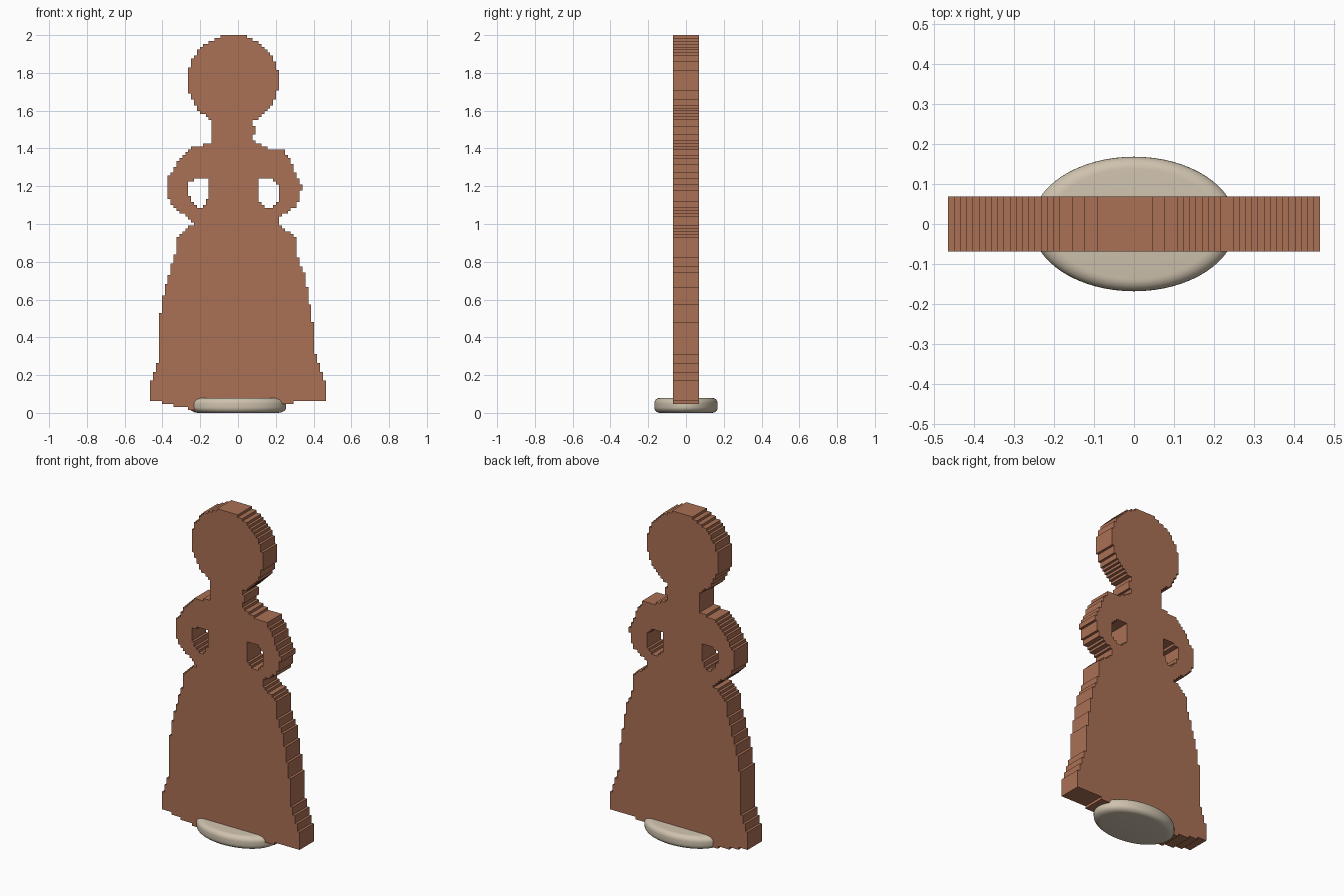
import bpy
import bmesh
import math

STEP = 0.0155         # size of one stair step in the cut outline
HALF_WIDTH = 0.465
HALF_THICKNESS = 0.069
HEIGHT = 2.0

# Outline of body and dress as (x, z) in hundredths, from neck to hem on each side
LEFT_EDGE = [(8, 158), (7, 153), (10, 150), (8, 147), (8, 144), (17, 140), (24, 139),
             (28, 133), (33.5, 120), (33, 115), (30.5, 109), (21, 103), (21, 100),
             (30.5, 93), (31, 84), (35, 74), (37.5, 60), (39.5, 49), (41, 31),
             (44.5, 20), (46.7, 14), (46.7, 7), (34, 6.5), (24, 4)]
RIGHT_EDGE = [(-13, 158), (-14, 153), (-14, 146), (-13, 144), (-25, 140), (-31, 135),
              (-37, 124), (-37, 114), (-33, 108), (-25, 102), (-24, 100), (-32.5, 93),
              (-33, 85), (-36, 75), (-40, 60), (-42, 46), (-42.5, 27), (-44.5, 20),
              (-46.7, 14), (-46.7, 7), (-36, 4.5), (-25, 2)]
# Openings between the arms and the waist
LEFT_GAP = [(11, 124), (18, 124), (21.5, 120), (21.5, 113), (18, 109), (14, 109), (11, 113)]
RIGHT_GAP = [(-16, 124), (-22, 124), (-25.5, 122), (-27, 118), (-25.5, 114),
             (-22, 109), (-18.5, 109), (-16, 113)]


def make_material(name, colour):
    mat = bpy.data.materials.new(name)
    mat.use_nodes = True
    mat.diffuse_color = (*colour, 1)
    shader = next(n for n in mat.node_tree.nodes if n.type == 'BSDF_PRINCIPLED')
    shader.inputs["Base Color"].default_value = (*colour, 1)
    return mat


def make_object(name, bm, mat):
    bmesh.ops.recalc_face_normals(bm, faces=bm.faces)
    mesh = bpy.data.meshes.new(name)
    bm.to_mesh(mesh)
    bm.free()
    mesh.materials.append(mat)
    obj = bpy.data.objects.new(name, mesh)
    bpy.context.collection.objects.link(obj)
    return obj


def inside(polygon, x, z):
    """Even-odd test of a point against a polygon in hundredths."""
    x, z = x * 100, z * 100
    result = False
    for (ax, az), (bx, bz) in zip(polygon, polygon[1:] + polygon[:1]):
        if (az > z) != (bz > z) and x < ax + (z - az) * (bx - ax) / (bz - az):
            result = not result
    return result


def in_figure(x, z):
    if math.hypot(x + 0.025, z - 1.76) < 0.241:      # round head
        return True
    if inside(LEFT_GAP, x, z) or inside(RIGHT_GAP, x, z):
        return False
    return inside(LEFT_EDGE + RIGHT_EDGE[::-1], x, z)


def build_figure(mat):
    bm = bmesh.new()
    corners = {}

    def corner(i, j):
        if (i, j) not in corners:
            corners[i, j] = bm.verts.new(
                (i * STEP - HALF_WIDTH, -HALF_THICKNESS, HEIGHT - j * STEP))
        return corners[i, j]

    # Fill every small square that lies within the silhouette
    for j in range(int(HEIGHT / STEP)):
        for i in range(round(2 * HALF_WIDTH / STEP)):
            if in_figure((i + 0.5) * STEP - HALF_WIDTH, HEIGHT - (j + 0.5) * STEP):
                bm.faces.new([corner(i, j), corner(i, j + 1),
                              corner(i + 1, j + 1), corner(i + 1, j)])

    # Thicken the silhouette, then merge the flat areas
    front = bm.faces[:]
    extruded = bmesh.ops.extrude_face_region(bm, geom=front, use_keep_orig=True)["geom"]
    bmesh.ops.translate(bm, vec=(0, 2 * HALF_THICKNESS, 0),
                        verts=[g for g in extruded if isinstance(g, bmesh.types.BMVert)])
    bmesh.ops.recalc_face_normals(bm, faces=bm.faces)
    bmesh.ops.dissolve_limit(bm, angle_limit=0.01, verts=bm.verts, edges=bm.edges)
    return make_object("figure_cutout", bm, mat)


def build_base(mat):
    # Oval disc with rounded rims
    bm = bmesh.new()
    bmesh.ops.create_cone(bm, cap_ends=True, segments=64,
                          radius1=0.168, radius2=0.168, depth=0.08)
    rims = [e for e in bm.edges if abs(e.verts[0].co.z - e.verts[1].co.z) < 0.001]
    bmesh.ops.bevel(bm, geom=rims, offset=0.03, segments=6, profile=0.5, affect='EDGES')
    bmesh.ops.scale(bm, vec=(1.52, 1, 1), verts=bm.verts)
    bmesh.ops.translate(bm, vec=(0, 0, 0.04), verts=bm.verts)
    base = make_object("oval_base", bm, mat)
    bpy.ops.object.select_all(action='DESELECT')
    base.select_set(True)
    bpy.context.view_layer.objects.active = base
    bpy.ops.object.shade_smooth_by_angle(angle=math.radians(35))
    return base


cube = bpy.data.objects.get("Cube")
if cube:
    bpy.data.objects.remove(cube, do_unlink=True)

build_figure(make_material("warm_brown", (0.40, 0.16, 0.09)))
build_base(make_material("cream", (0.62, 0.54, 0.42)))
